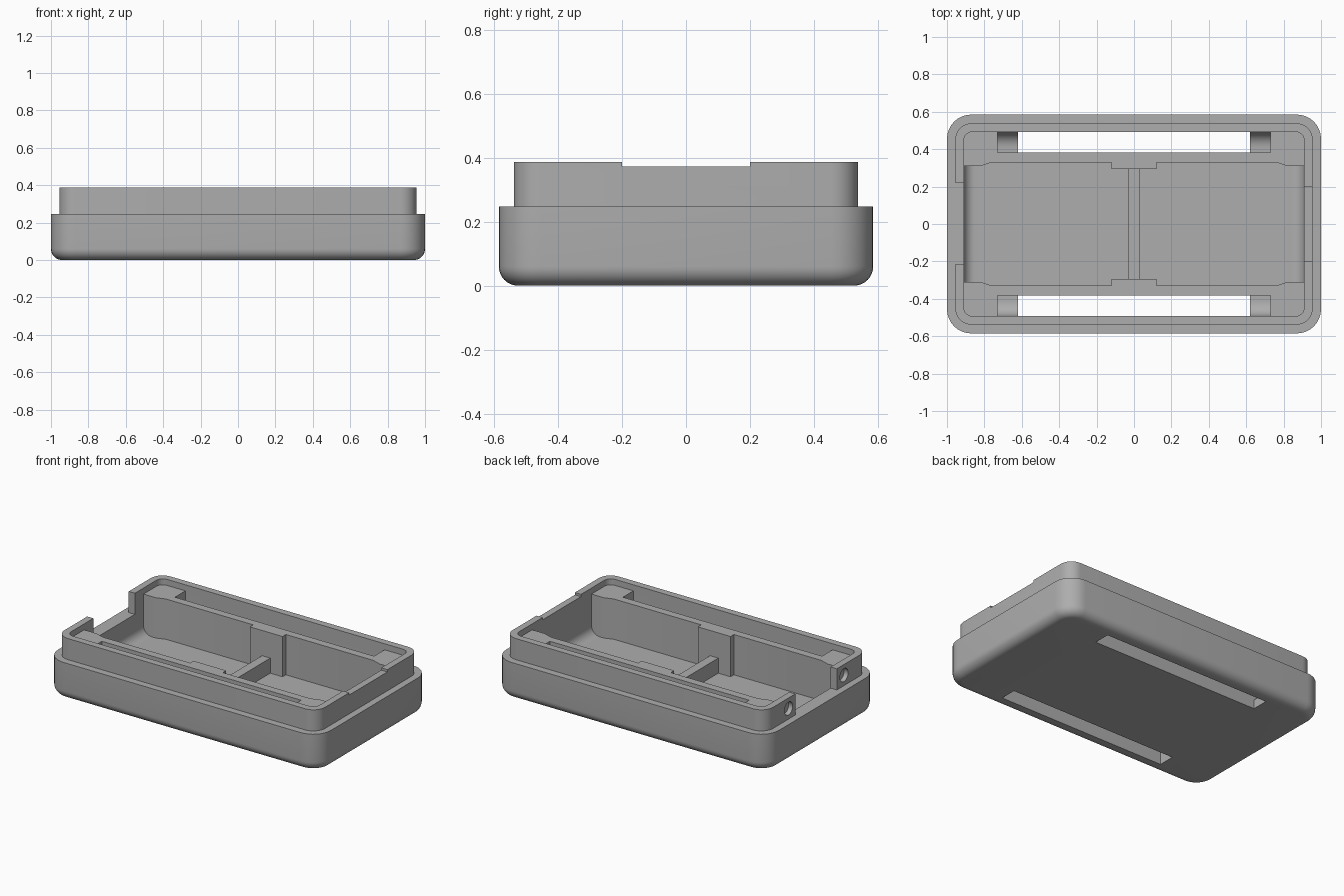
import bpy, bmesh, math
from mathutils import Matrix

if "Cube" in bpy.data.objects:
    bpy.data.objects.remove(bpy.data.objects["Cube"], do_unlink=True)

grey = bpy.data.materials.new("plain_grey")
grey.use_nodes = True
GREY = (0.42, 0.42, 0.42, 1)
grey.diffuse_color = GREY
grey.node_tree.nodes["Principled BSDF"].inputs["Base Color"].default_value = GREY


def finish(name, bm):
    bmesh.ops.recalc_face_normals(bm, faces=bm.faces)
    mesh = bpy.data.meshes.new(name)
    bm.to_mesh(mesh)
    bm.free()
    mesh.materials.append(grey)
    obj = bpy.data.objects.new(name, mesh)
    bpy.context.collection.objects.link(obj)
    return obj


def bevel(bm, test, radius, segments=8):
    edges = [e for e in bm.edges if test(*[v.co for v in e.verts])]
    bmesh.ops.bevel(bm, geom=edges, offset=radius, segments=segments,
                    profile=0.5, affect='EDGES', clamp_overlap=True)


def prism(name, outline, z0, z1, corner=0, edge_test=None, edge=0):
    """Extrude an outline, round its upright corners, then chosen edges."""
    bm = bmesh.new()
    base = bm.faces.new([bm.verts.new((x, y, z0)) for x, y in outline])
    top = bmesh.ops.extrude_face_region(bm, geom=[base])
    for v in top["geom"]:
        if isinstance(v, bmesh.types.BMVert):
            v.co.z = z1
    if corner:
        bevel(bm, lambda a, b: abs(a.z - b.z) > 0.01, corner)
    if edge:
        bevel(bm, lambda a, b: max(a.z, b.z) < z0 + 1e-4 and edge_test(a, b), edge)
    return finish(name, bm)


def box(name, x0, x1, y0, y1, z0, z1, **rounding):
    return prism(name, [(x0, y0), (x1, y0), (x1, y1), (x0, y1)], z0, z1, **rounding)


def combine(target, tool, operation):
    mod = target.modifiers.new(operation.title(), 'BOOLEAN')
    mod.operation, mod.solver, mod.object = operation, 'EXACT', tool
    bpy.context.view_layer.objects.active = target
    bpy.ops.object.modifier_apply(modifier=mod.name)
    bpy.data.objects.remove(tool, do_unlink=True)


# Rounded tray with a narrower lip rising from it
tray = box("case_tray", -1, 1, -0.585, 0.585, 0, 0.247, corner=0.13,
           edge_test=lambda a, b: True, edge=0.06)
combine(tray, box("lip", -0.955, 0.955, -0.538, 0.538, 0.15, 0.387, corner=0.085), 'UNION')

# Shallow recess inside the lip
combine(tray, box("recess", -0.91, 0.91, -0.492, 0.492, 0.347, 0.5, corner=0.045), 'DIFFERENCE')

# Main pocket: narrower at the ends, with pads at the middle and curved floor ends
quarter = [(0.91, 0.31), (0.82, 0.31), (0.76, 0.33), (0.12, 0.33), (0.12, 0.295)]
half = quarter + [(-x, y) for x, y in reversed(quarter)]
outline = half + [(x, -y) for x, y in reversed(half)]
combine(tray, prism("pocket", outline, 0.08, 0.5, edge=0.06,
                    edge_test=lambda a, b: abs(a.x) > 0.9 and abs(b.x) > 0.9), 'DIFFERENCE')

# Strap slots: wide above with a curved ledge at each end, shorter through the base
for side in (-1, 1):
    low, high = sorted((side * 0.382, side * 0.492))
    combine(tray, box("slot_top", -0.73, 0.73, low, high, 0.06, 0.5, edge=0.08,
                      edge_test=lambda a, b: min(abs(a.y), abs(b.y)) > 0.45), 'DIFFERENCE')
    combine(tray, box("slot_through", -0.62, 0.62, low, high, -0.1, 0.5), 'DIFFERENCE')

# Wide opening at one end of the lip, shallow notch at the other
combine(tray, box("opening", -1.1, -0.9, -0.215, 0.22, 0.247, 0.5), 'DIFFERENCE')
combine(tray, box("notch", 0.9, 1.1, -0.2, 0.2, 0.372, 0.5), 'DIFFERENCE')

# Blind round holes beside the opening
for side in (-1, 1):
    bm = bmesh.new()
    bmesh.ops.create_cone(bm, cap_ends=True, segments=24, radius1=0.043, radius2=0.043, depth=0.1,
                          matrix=Matrix.Translation((-0.975, side * 0.29, 0.317))
                          @ Matrix.Rotation(math.pi / 2, 4, 'Y'))
    combine(tray, finish("hole", bm), 'DIFFERENCE')

# Low rib across the pocket floor
rib = box("centre_rib", -0.03, 0.03, -0.295, 0.295, 0.075, 0.18)

for obj in (tray, rib):
    bpy.ops.object.select_all(action='DESELECT')
    obj.select_set(True)
    bpy.context.view_layer.objects.active = obj
    bpy.ops.object.shade_smooth_by_angle(angle=math.radians(30))
